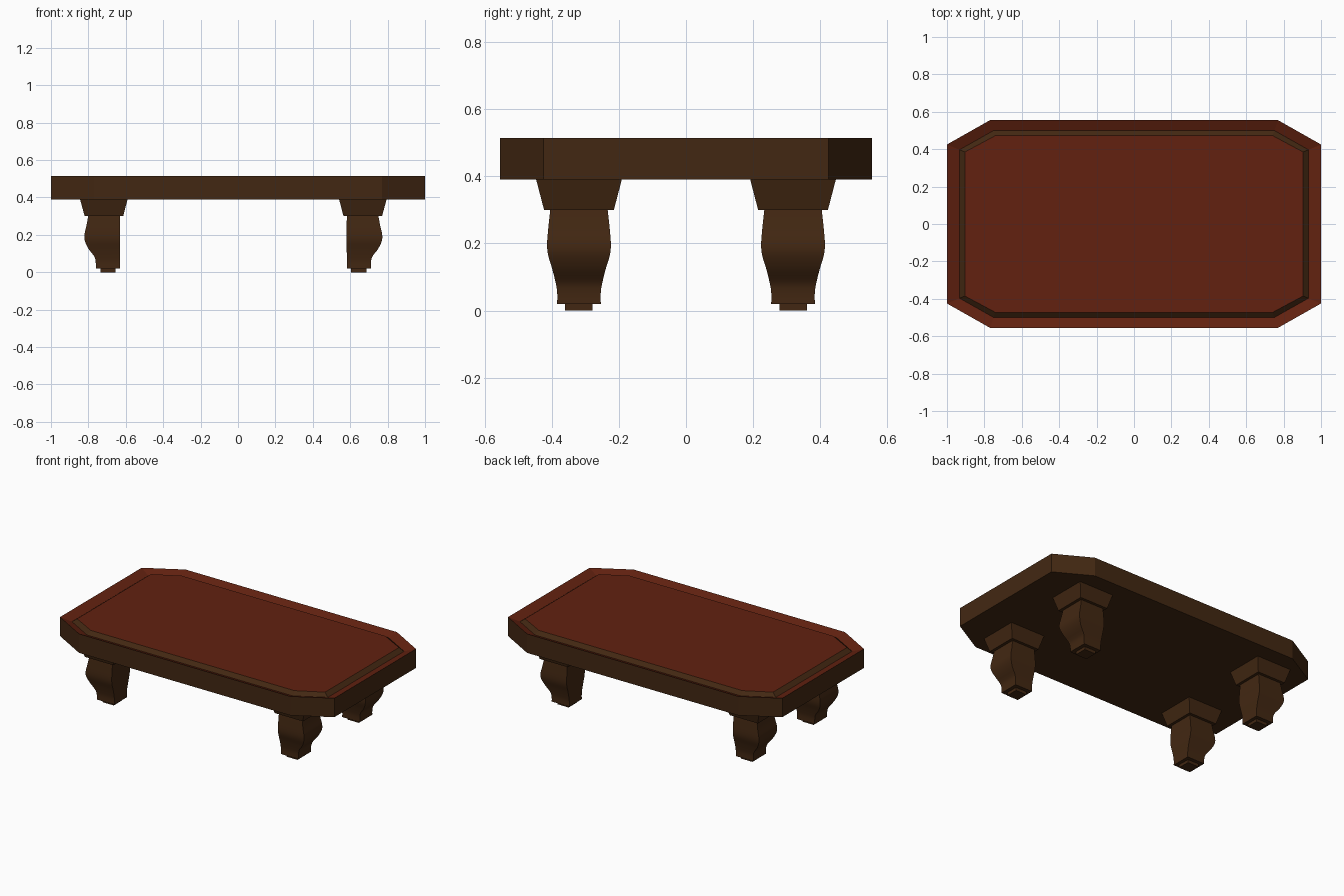
import bpy, bmesh

if "Cube" in bpy.data.objects:
    bpy.data.objects.remove(bpy.data.objects["Cube"])

def mat(name, rgb):
    m = bpy.data.materials.new(name)
    m.diffuse_color = (*rgb, 1)
    m.use_nodes = True
    m.node_tree.nodes["Principled BSDF"].inputs["Base Color"].default_value = m.diffuse_color
    return m

RED = mat("red mahogany", (0.122, 0.0155, 0.0050))
BROWN = mat("dark brown wood", (0.055, 0.0205, 0.0060))

def loft(name, rings, mats, band_mat=None, top_mat=0, smooth=False):
    """Skin a stack of equal-length point rings and cap both ends."""
    bm = bmesh.new()
    rows = [[bm.verts.new(p) for p in r] for r in rings]
    n = len(rows[0])
    for k, (a, b) in enumerate(zip(rows, rows[1:])):
        for i in range(n):
            f = bm.faces.new((a[i], a[(i + 1) % n], b[(i + 1) % n], b[i]))
            f.material_index = band_mat[k] if band_mat else 0
    bm.faces.new(rows[0])
    bm.faces.new(rows[-1]).material_index = top_mat
    bmesh.ops.recalc_face_normals(bm, faces=bm.faces)
    me = bpy.data.meshes.new(name)
    bm.to_mesh(me)
    bm.free()
    for m in mats:
        me.materials.append(m)
    ob = bpy.data.objects.new(name, me)
    bpy.context.collection.objects.link(ob)
    if smooth:
        bpy.ops.object.select_all(action='DESELECT')
        ob.select_set(True)
        bpy.context.view_layer.objects.active = ob
        bpy.ops.object.shade_smooth_by_angle(angle=0.6)
    return ob

def octagon(hx, hy, cx, cy, z):
    """Rectangle hx, hy with corners cut at cx, cy."""
    return [(hx, -cy, z), (hx, cy, z), (cx, hy, z), (-cx, hy, z),
            (-hx, cy, z), (-hx, -cy, z), (-cx, -hy, z), (cx, -hy, z)]

# Table top: edge, inward-sloping rim, moulding and raised centre panel
loft("table_top", [octagon(1, .555, .77, .425, .39),
                   octagon(1, .555, .77, .425, .515),
                   octagon(.933, .50, .75, .397, .492),
                   octagon(.904, .472, .742, .385, .514)],
     [BROWN, RED], band_mat=[0, 1, 0], top_mat=1)

# Leg profile: z, inner x, outer x, half width in y
PROFILE = [(.02, .607, .735, .065), (.055, .607, .736, .065),
           (.085, .607, .744, .070), (.125, .606, .774, .080),
           (.165, .606, .793, .092), (.20, .606, .796, .095),
           (.25, .606, .785, .091), (.305, .607, .775, .085)]

def resample(pts, steps=4):
    """Catmull-Rom smoothing of the profile rows."""
    out = []
    for i in range(len(pts) - 1):
        p0, p1, p2 = pts[max(i - 1, 0)], pts[i], pts[i + 1]
        p3 = pts[min(i + 2, len(pts) - 1)]
        for s in range(steps):
            t = s / steps
            out.append(tuple(.5 * (2 * b + (c - a) * t + (2 * a - 5 * b + 4 * c - d) * t * t
                                   + (3 * b - a - 3 * c + d) * t ** 3)
                             for a, b, c, d in zip(p0, p1, p2, p3)))
    return out + [pts[-1]]

MID_X = -.025   # the legs sit slightly left of centre
for sx, side in ((-1, "left"), (1, "right")):
    for sy, end in ((-1, "front"), (1, "back")):
        cy = sy * .319

        def rect(z, x0, x1, h):
            a, b = MID_X + sx * x0, MID_X + sx * x1
            return [(a, cy - h, z), (b, cy - h, z), (b, cy + h, z), (a, cy + h, z)]

        tag = f"{end}_{side}"
        # Curved leg, flared collar and small foot pad
        loft(f"{tag}_leg", [rect(*p) for p in resample(PROFILE)], [BROWN], smooth=True)
        loft(f"{tag}_collar", [rect(.30, .589, .795, .104),
                               rect(.392, .565, .820, .128)], [BROWN])
        loft(f"{tag}_foot", [rect(0, .629, .711, .041),
                             rect(.022, .629, .711, .041)], [BROWN])
